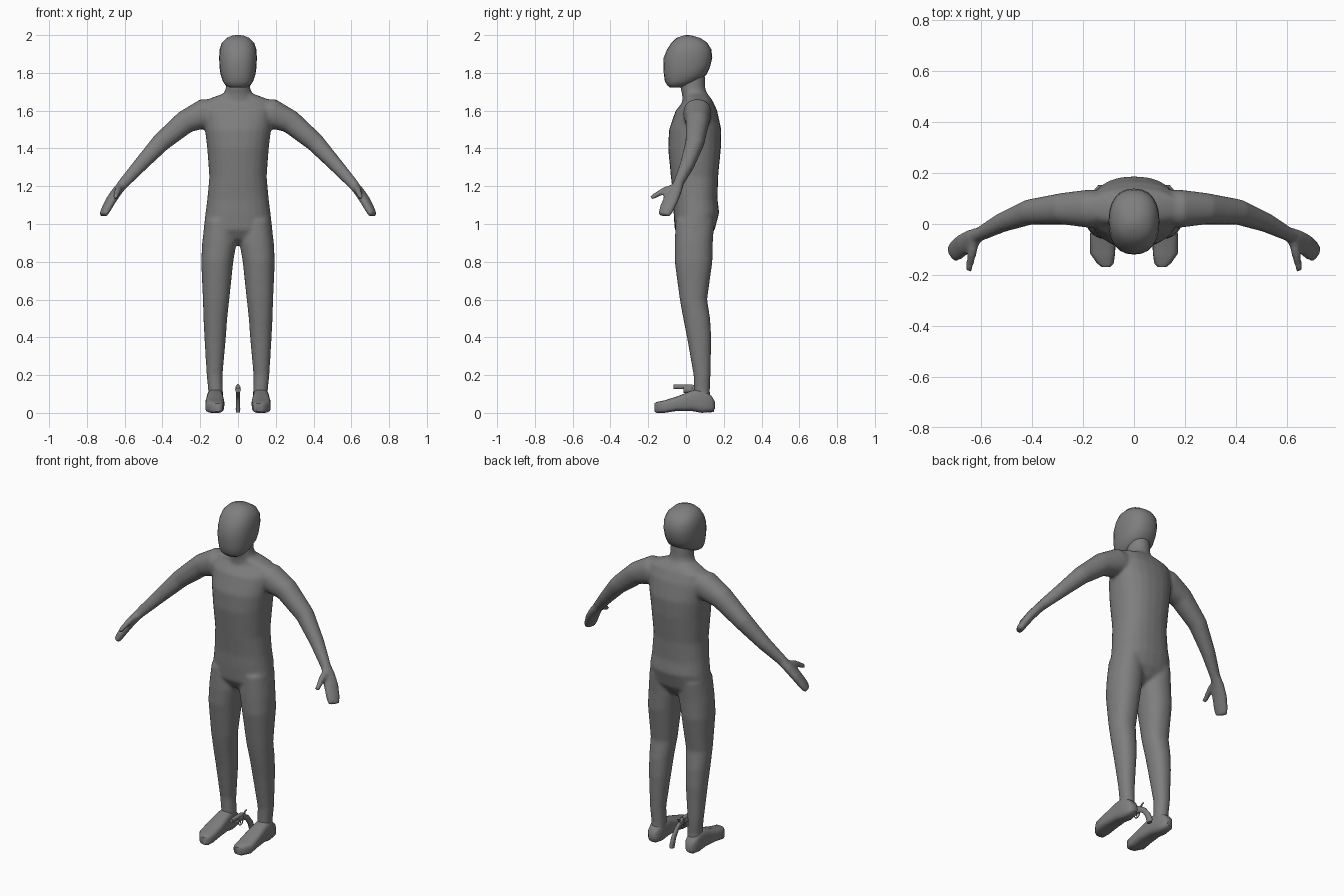
import bpy, bmesh, math
from mathutils import Vector

if "Cube" in bpy.data.objects:
    bpy.data.objects.remove(bpy.data.objects["Cube"])

grey = bpy.data.materials.new("plain grey")
grey.use_nodes = True
COLOUR = (0.21, 0.21, 0.21, 1)
grey.diffuse_color = COLOUR
grey.node_tree.nodes["Principled BSDF"].inputs["Base Color"].default_value = COLOUR


def loft(bm, rings, power=2.0, sides=24):
    """Skin rings of (centre, half axis u, half axis v)."""
    loops = []
    for c, u, v in rings:
        loop = []
        for i in range(sides):
            t = math.tau * i / sides
            k, s = math.cos(t), math.sin(t)
            k = math.copysign(abs(k) ** (2 / power), k)
            s = math.copysign(abs(s) ** (2 / power), s)
            loop.append(bm.verts.new(c + u * k + v * s))
        loops.append(loop)
    for a, b in zip(loops, loops[1:]):
        for i in range(sides):
            j = (i + 1) % sides
            bm.faces.new((a[i], a[j], b[j], b[i]))
    bm.faces.new(loops[0][::-1])
    bm.faces.new(loops[-1])


def level(z, x0, x1, y0, y1):
    """Horizontal ring between limits."""
    return (Vector(((x0 + x1) / 2, (y0 + y1) / 2, z)),
            Vector(((x1 - x0) / 2, 0, 0)), Vector((0, (y1 - y0) / 2, 0)))


def upright(y, x0, x1, z0, z1):
    """Ring facing front, between limits."""
    return (Vector(((x0 + x1) / 2, y, (z0 + z1) / 2)),
            Vector(((x1 - x0) / 2, 0, 0)), Vector((0, 0, (z1 - z0) / 2)))


def tube(points, hint):
    """Rings square to a path of (x, y, z, half width, half thickness)."""
    pos = [Vector(p[:3]) for p in points]
    rings = []
    for i, p in enumerate(points):
        d = (pos[min(i + 1, len(pos) - 1)] - pos[max(i - 1, 0)]).normalized()
        u = Vector(hint)
        u = (u - d * u.dot(d)).normalized()
        rings.append((pos[i], u * p[3], d.cross(u) * p[4]))
    return rings


def flip(rings):
    m = Vector((-1, 1, 1))
    return [(c * m, u * m, v * m) for c, u, v in rings]


def finish(bm, name):
    bmesh.ops.recalc_face_normals(bm, faces=bm.faces[:])
    mesh = bpy.data.meshes.new(name)
    bm.to_mesh(mesh)
    bm.free()
    for f in mesh.polygons:
        f.use_smooth = True
    mesh.materials.append(grey)
    ob = bpy.data.objects.new(name, mesh)
    bpy.context.collection.objects.link(ob)
    return ob


def fuse(ob, voxel, rounds):
    """Blend overlapping volumes into one skin."""
    r = ob.modifiers.new("Fuse", 'REMESH')
    r.mode, r.voxel_size, r.use_smooth_shade = 'VOXEL', voxel, True
    s = ob.modifiers.new("Soften", 'SMOOTH')
    s.factor, s.iterations = 0.5, rounds


# Body: torso with neck, then mirrored legs, arms, hands and thumbs
body = bmesh.new()
torso = [(0.89, .03, .02, .08), (0.92, .13, -.03, .12), (0.97, .183, -.06, .152),
         (1.06, .172, -.066, .176), (1.13, .163, -.067, .167), (1.25, .152, -.08, .17),
         (1.4, .163, -.095, .185), (1.5, .175, -.09, .187), (1.6, .185, -.055, .165),
         (1.655, .175, -.01, .14), (1.688, .085, -.01, .115)]
loft(body, [level(z, -x, x, a, b) for z, x, a, b in torso], 2.3)
neck = [(1.62, .1, -.02, .13), (1.685, .078, -.02, .112),
        (1.72, .064, -.03, .102), (1.8, .06, -.03, .1)]
loft(body, [level(z, -x, x, a, b) for z, x, a, b in neck])

leg = [level(*r) for r in (
    (1.02, .02, .175, -.055, .15), (.9, .008, .19, -.06, .142), (.8, .025, .195, -.06, .14),
    (.6, .046, .186, -.033, .112), (.5, .057, .183, -.015, .128), (.4, .064, .178, .005, .134),
    (.2, .082, .166, .04, .13), (.12, .08, .158, .042, .126), (.05, .08, .158, .04, .13))]
arm = tube([(.1, .06, 1.585, .07, .075), (.18, .06, 1.585, .075, .078),
            (.28, .06, 1.54, .062, .062), (.41, .047, 1.43, .05, .05),
            (.52, .005, 1.31, .038, .038), (.615, -.045, 1.205, .026, .028)], (0, 1, 0))
hand = tube([(.6, -.035, 1.22, .025, .026), (.635, -.055, 1.18, .036, .026),
             (.67, -.08, 1.13, .043, .025), (.7, -.105, 1.075, .041, .022),
             (.715, -.116, 1.045, .034, .018)], (.4, .9, -.1))
thumb = tube([(.625, -.06, 1.195, .02, .02), (.637, -.12, 1.175, .018, .018),
              (.65, -.185, 1.138, .013, .013)], (1, 0, 0))
for limb in (leg, arm, hand, thumb):
    loft(body, limb, 2.2)
    loft(body, flip(limb), 2.2)
fuse(finish(body, "body"), 0.009, 8)

# Head
head = bmesh.new()
loft(head, [level(z, -x, x, a, b) for z, x, a, b in (
    (1.722, .04, -.085, -.025), (1.735, .066, -.1, .01), (1.755, .08, -.112, .06),
    (1.79, .092, -.117, .108), (1.83, .098, -.12, .127), (1.88, .1, -.118, .139),
    (1.925, .097, -.1, .134), (1.96, .085, -.077, .112), (1.985, .06, -.05, .075),
    (1.997, .03, -.015, .032), (2.0, .01, 0, .015))], 2.3)
finish(head, "head")

# Feet
foot = [upright(*r) for r in (
    (.153, .105, .14, .02, .06), (.135, .09, .156, .006, .09), (.085, .08, .163, 0, .13),
    (.03, .078, .166, .01, .118), (-.05, .072, .173, .01, .086), (-.115, .074, .173, 0, .066),
    (-.155, .08, .145, 0, .058), (-.168, .092, .128, .008, .05))]
for name, rings in (("left_foot", foot), ("right_foot", flip(foot))):
    bm = bmesh.new()
    loft(bm, rings, 3.2)
    finish(bm, name)

# Small revolver standing between the feet
pistol = {
    "pistol_barrel": [(0, -.065, .138, .012, .012), (0, .035, .138, .012, .012)],
    "pistol_drum": [(0, -.012, .124, .015, .018), (0, .033, .124, .015, .018)],
    "pistol_frame": [(0, .03, .128, .009, .022), (0, .06, .118, .009, .018)],
    "pistol_grip": [(0, .05, .12, .009, .017), (0, .085, .1, .01, .015), (0, .115, .06, .011, .017),
                    (0, .13, .02, .012, .019), (0, .132, .003, .01, .016)],
    "pistol_hammer": [(0, .055, .125, .004, .007), (0, .065, .145, .004, .005),
                      (0, .08, .15, .004, .003)],
    "pistol_trigger": [(0, .028, .11, .003, .004), (0, .02, .09, .003, .003)],
}
for name, path in pistol.items():
    bm = bmesh.new()
    loft(bm, tube(path, (1, 0, 0)), 2.4, 12)
    finish(bm, name)
bpy.ops.mesh.primitive_torus_add(location=(0, .025, .1), rotation=(0, math.pi / 2, 0),
                                 major_radius=.02, minor_radius=.003,
                                 major_segments=20, minor_segments=8)
guard = bpy.context.object
guard.name = "pistol_trigger_guard"
guard.data.materials.append(grey)

for ob in bpy.context.collection.objects:
    ob.select_set(ob.type == 'MESH' and ob.name.split("_")[0] in ("left", "right", "pistol"))
bpy.ops.object.shade_smooth_by_angle(angle=math.radians(50))
